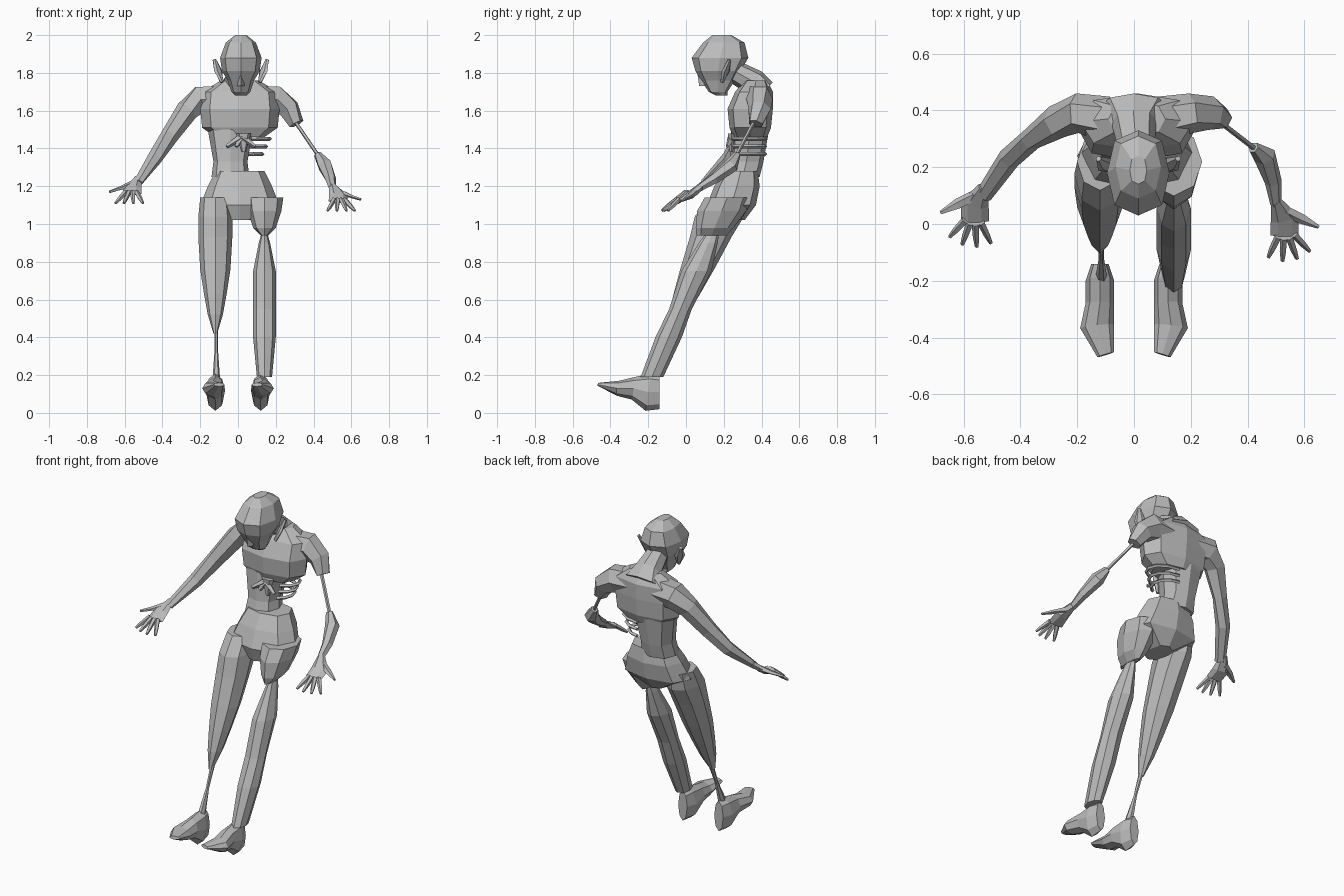
import bpy
import bmesh
import math
from mathutils import Vector

default_cube = bpy.data.objects.get("Cube")
if default_cube:
    bpy.data.objects.remove(default_cube, do_unlink=True)

# One pale grey for the whole figure
grey = bpy.data.materials.new("pale_grey")
grey.use_nodes = True
grey.diffuse_color = (.5, .5, .5, 1)
shader = next(node for node in grey.node_tree.nodes if node.type == "BSDF_PRINCIPLED")
shader.inputs["Base Color"].default_value = grey.diffuse_color


def skin_rings(name, rings):
    """Join equal rings of points into a closed, flat shaded skin."""
    builder = bmesh.new()
    loops = [[builder.verts.new(point) for point in ring] for ring in rings]
    for lower, upper in zip(loops, loops[1:]):
        for step in range(len(lower)):
            builder.faces.new((lower[step - 1], lower[step], upper[step], upper[step - 1]))
    builder.faces.new(loops[0])
    builder.faces.new(loops[-1])
    bmesh.ops.recalc_face_normals(builder, faces=builder.faces)
    mesh = bpy.data.meshes.new(name)
    builder.to_mesh(mesh)
    builder.free()
    mesh.materials.append(grey)
    body_part = bpy.data.objects.new(name, mesh)
    bpy.context.collection.objects.link(body_part)


def cross_section(centre, across, away, sides, power):
    """Oval around a centre; a power below one makes it boxier."""
    points = []
    for step in range(sides):
        angle = math.tau * step / sides
        cosine, sine = math.cos(angle), math.sin(angle)
        cosine = math.copysign(abs(cosine) ** power, cosine)
        sine = math.copysign(abs(sine) ** power, sine)
        points.append(centre + across * cosine + away * sine)
    return points


def column(name, x, sections, sides=8, power=.8):
    """Upright form from level sections: y, z, half width, half depth."""
    skin_rings(name, [
        cross_section(Vector((x, y, z)), Vector((width, 0, 0)), Vector((0, depth, 0)), sides, power)
        for y, z, width, depth in sections
    ])


def limb(name, side, sections, sides=6, shift=Vector()):
    """Form following a path: centre, half width, half thickness; side mirrors it."""
    centres = []
    for centre, width, thickness in sections:
        x, y, z = Vector(centre) + shift
        centres.append(Vector((x * side, y, z)))
    rings = []
    for index, (centre, width, thickness) in enumerate(sections):
        following = centres[min(index + 1, len(centres) - 1)]
        previous = centres[max(index - 1, 0)]
        heading = (following - previous).normalized()
        across = heading.cross(Vector((0, 0, 1))).normalized()
        away = across.cross(heading)
        rings.append(cross_section(centres[index], across * width, away * thickness, sides, 1))
    skin_rings(name, rings)


def leg(name, x, sections, sides=8):
    """Leg leaning forward toward the foot: height, half width, half depth."""
    column(name, x, [
        (z * .42 - .26, z, width, depth) for z, width, depth in sections
    ], sides, 1)


# Torso: broad chest, narrow surviving side of the waist, then hips
column("chest", .01, [
    (.34, 1.46, .13, .09),
    (.34, 1.51, .2, .11),
    (.34, 1.61, .21, .12),
    (.36, 1.7, .2, .1),
    (.37, 1.76, .1, .06),
])
column("waist", -.04, [
    (.3, 1.25, .1, .09),
    (.32, 1.33, .09, .09),
    (.34, 1.5, .12, .1),
])
column("hips", .01, [
    (.22, 1.02, .06, .09),
    (.24, 1.1, .21, .13),
    (.27, 1.2, .17, .12),
    (.29, 1.28, .13, .09),
])

# Ribs left bare on the torn side, curving from back to front
for number in range(3):
    height = 1.45 - number * .04
    reach = .14 - number * .02
    limb("bare_rib_" + str(number), 1, [
        (Vector((.03 + reach * math.sin(turn), .33 + .09 * math.cos(turn), height)), .01, .01)
        for turn in (math.pi * step / 6 for step in range(6))
    ], sides=4)
column("breastbone", .03, [(.24, 1.38, .01, .01), (.24, 1.48, .04, .02)], sides=6)
for number, tip in enumerate((-.06, -.01, .09)):
    limb("torn_strip_" + str(number), 1, [
        ((.02, .24, 1.46), .02, .02),
        ((tip, .22, 1.41), .01, .01),
    ], sides=4)

# Neck and bowed head
limb("neck", 1, [
    ((0, .41, 1.7), .12, .07),
    ((0, .36, 1.75), .08, .07),
    ((.01, .25, 1.81), .06, .06),
], sides=8)
column("head", .015, [
    (.19, 1.68, .03, .03),
    (.17, 1.7, .05, .05),
    (.17, 1.76, .07, .09),
    (.17, 1.81, .1, .12),
    (.18, 1.88, .11, .15),
    (.2, 1.96, .08, .11),
    (.19, 2, .03, .05),
])
column("nose", .015, [(.1, 1.73, .02, .03), (.08, 1.8, .01, .02)], sides=4)
for side, label in ((1, "left"), (-1, "right")):
    limb(label + "_ear", side, [
        ((.1, .19, 1.75), .01, .01),
        ((.12, .21, 1.81), .03, .01),
        ((.14, .23, 1.87), .01, .01),
    ], shift=Vector((.015 * side, 0, 0)))

# Whole right arm, and a torn left shoulder built from the same start
shoulder = [((.1, .37, 1.66), .08, .08), ((.2, .39, 1.66), .07, .08)]
limb("right_arm", -1, shoulder + [
    ((.27, .36, 1.6), .06, .06),
    ((.36, .3, 1.47), .04, .05),
    ((.44, .23, 1.35), .04, .04),
    ((.53, .1, 1.22), .03, .02),
])
limb("left_shoulder", 1, shoulder + [
    ((.27, .39, 1.61), .06, .06),
    ((.31, .37, 1.53), .04, .04),
])

# Bare left arm bone and surviving forearm
elbow = (.42, .27, 1.37)
limb("left_arm_bone", 1, [((.29, .37, 1.56), .01, .01), (elbow, .01, .01)], sides=5)
limb("left_forearm", 1, [
    (elbow, .02, .02),
    ((.46, .24, 1.31), .04, .04),
    ((.49, .15, 1.24), .03, .03),
    ((.5, .07, 1.19), .02, .02),
])

# Hands with fanned fingers, the right one held a little higher and further out
for side, label, shift in ((1, "left", Vector()), (-1, "right", Vector((.03, .05, .04)))):
    limb(label + "_palm", side, [
        ((.5, .08, 1.2), .02, .02),
        ((.53, .02, 1.15), .05, .02),
        ((.53, -.04, 1.12), .05, .01),
    ], shift=shift)
    for number in range(4):
        fan = .75 - number * .4
        spread = Vector((math.sin(fan), -math.cos(fan), 0))
        base = Vector((.53, 0, 1.13)) + spread * .05
        tip = Vector((.53, 0, 1.07)) + spread * .13
        limb(label + "_finger_" + str(number), side, [
            (base, .014, .014),
            (base.lerp(tip, .6), .012, .012),
            (tip, .007, .007),
        ], sides=5, shift=shift)
    limb(label + "_thumb", side, [
        ((.53, .05, 1.17), .02, .02),
        ((.59, .02, 1.15), .02, .01),
        ((.65, -.01, 1.13), .007, .007),
    ], sides=5, shift=shift)

# Right leg: full thigh and knee above a bare shin bone
leg("right_thigh", -.12, [
    (1.14, .08, .1),
    (1.04, .09, .13),
    (.93, .09, .11),
    (.76, .08, .09),
    (.63, .06, .07),
    (.52, .04, .05),
    (.42, .01, .02),
])
leg("right_shin_bone", -.115, [(.46, .01, .02), (.32, .01, .01), (.18, .02, .03)], sides=6)

# Left leg: torn hip above a leg hung from bare bone
leg("left_hip_stump", .14, [
    (1.14, .1, .12),
    (1.07, .09, .13),
    (.98, .06, .1),
    (.94, .02, .08),
])
leg("left_leg", .14, [
    (.97, .01, .03),
    (.9, .03, .05),
    (.75, .06, .08),
    (.55, .06, .06),
    (.4, .06, .07),
    (.19, .04, .06),
])

# Feet with lifted, inward pointing toes
for side, label in ((1, "left"), (-1, "right")):
    limb(label + "_foot", side, [
        ((.12, -.14, .11), .03, .09),
        ((.12, -.2, .11), .05, .1),
        ((.12, -.28, .13), .05, .06),
        ((.13, -.36, .13), .06, .04),
        ((.1, -.46, .15), .03, .01),
    ], sides=8)
